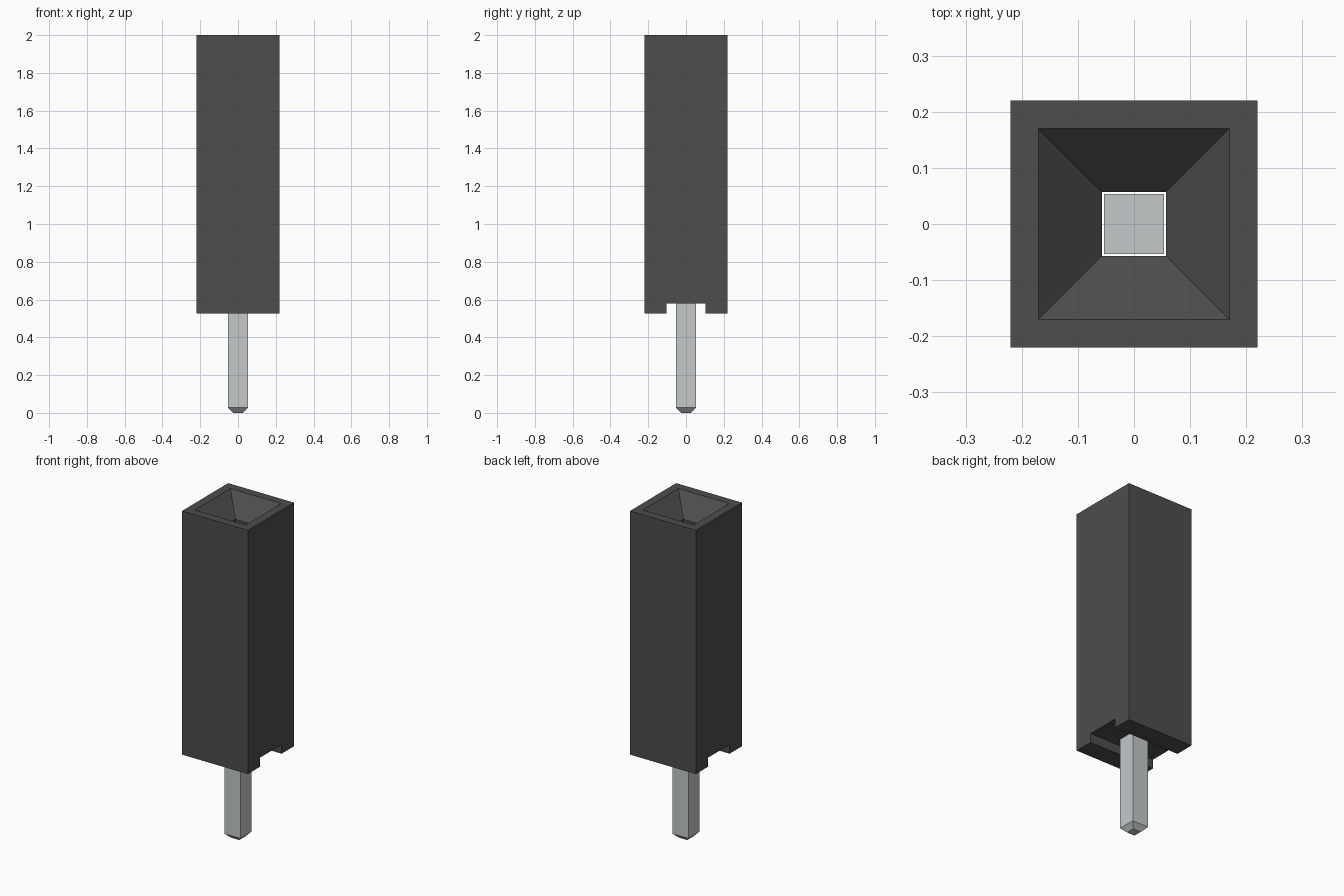
import bpy, bmesh

if "Cube" in bpy.data.objects:
    bpy.data.objects.remove(bpy.data.objects["Cube"])


def material(name, color):
    m = bpy.data.materials.new(name)
    m.diffuse_color = (*color, 1)
    m.use_nodes = True
    m.node_tree.nodes["Principled BSDF"].inputs["Base Color"].default_value = m.diffuse_color
    return m


def square_loft(name, rings, mat, closed=False):
    """Join square rings given as (half width, z); closed links last to first."""
    bm = bmesh.new()
    loops = [[bm.verts.new((sx * h, sy * h, z))
              for sx, sy in ((-1, -1), (1, -1), (1, 1), (-1, 1))] for h, z in rings]
    pairs = list(zip(loops, loops[1:]))
    if closed:
        pairs.append((loops[-1], loops[0]))
    else:
        bm.faces.new(loops[0])
        bm.faces.new(loops[-1])
    for a, b in pairs:
        for i in range(4):
            j = (i + 1) % 4
            bm.faces.new((a[i], a[j], b[j], b[i]))
    bmesh.ops.recalc_face_normals(bm, faces=bm.faces)
    mesh = bpy.data.meshes.new(name)
    bm.to_mesh(mesh)
    bm.free()
    mesh.materials.append(mat)
    obj = bpy.data.objects.new(name, mesh)
    bpy.context.collection.objects.link(obj)
    return obj


black = material("black plastic", (0.075, 0.075, 0.075))
metal = material("silver metal", (0.55, 0.58, 0.59))

# Housing: square tube with a funnel mouth and a through hole
housing = square_loft("socket_housing", [
    (0.22, 0.525), (0.22, 2.0), (0.17, 2.0), (0.057, 1.887), (0.057, 0.525)],
    black, closed=True)

# Slot across the underside, running along x
bpy.ops.mesh.primitive_cube_add(size=1, location=(0, 0, 0.53))
slot = bpy.context.object
slot.name = "slot_cutter"
slot.scale = (0.6, 0.206, 0.1)
slot.data.materials.append(black)
slot.hide_render = True
cut = housing.modifiers.new("underside_slot", "BOOLEAN")
cut.operation = "DIFFERENCE"
cut.solver = "EXACT"
cut.object = slot
bpy.context.view_layer.objects.active = housing
bpy.ops.object.modifier_apply(modifier=cut.name)
bpy.data.objects.remove(slot)

# Contact pin with a chamfered tip, reaching up inside the hole
square_loft("contact_pin", [(0.026, 0.0), (0.0535, 0.028), (0.0535, 1.0)], metal)
